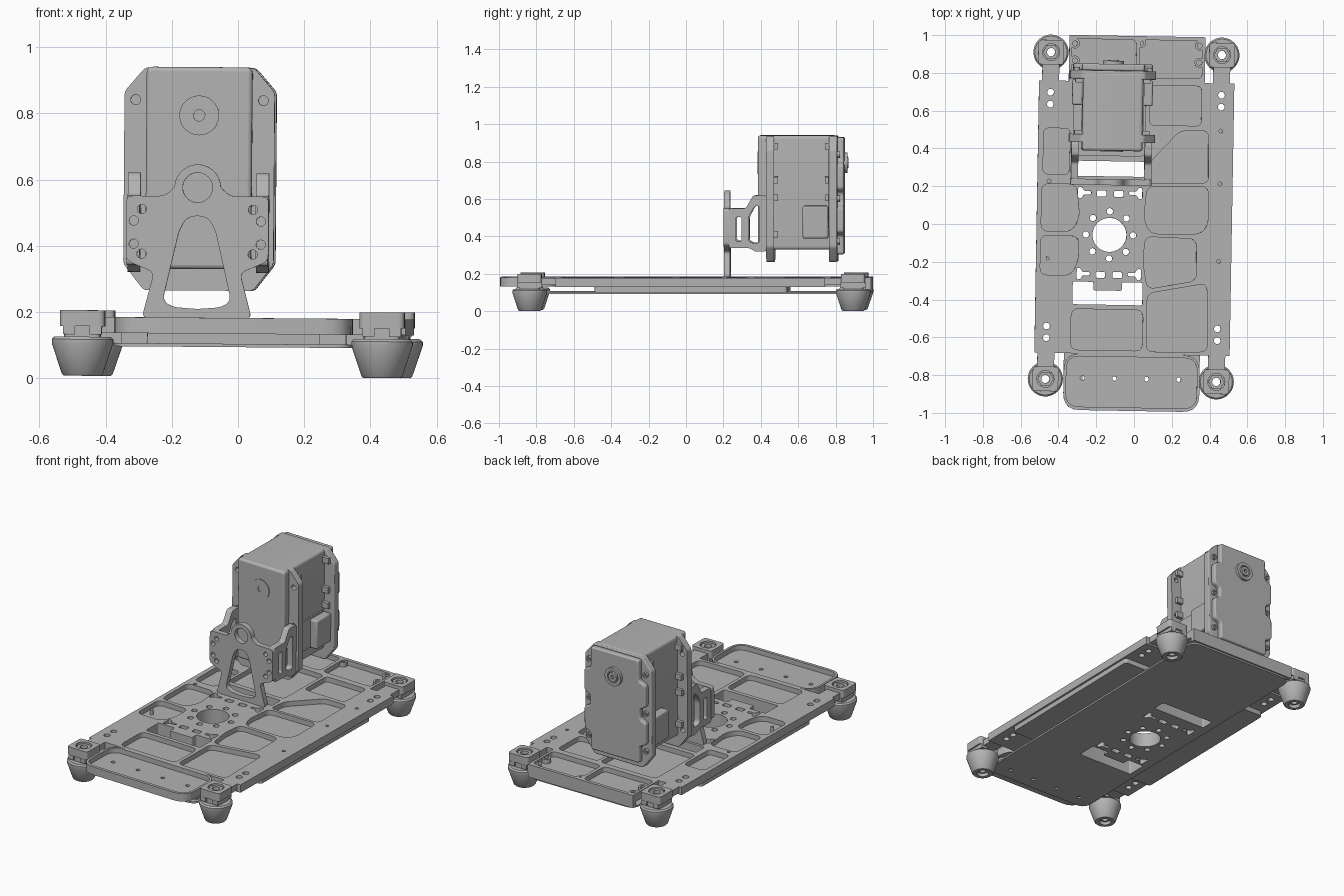
import bpy, bmesh
from math import sin, cos, pi, radians
from mathutils import Matrix, Vector

cube = bpy.data.objects.get("Cube")
if cube:
    bpy.data.objects.remove(cube, do_unlink=True)

grey = bpy.data.materials.new("machined_grey")
grey.use_nodes = True
COLOR = (0.45, 0.45, 0.45, 1)
grey.diffuse_color = COLOR
next(n for n in grey.node_tree.nodes if n.type == 'BSDF_PRINCIPLED').inputs["Base Color"].default_value = COLOR

# The whole assembly sits slightly turned and rolled
POSE = Matrix.Translation((0, 0, .004)) @ Matrix.Rotation(radians(-1), 4, 'Z') @ Matrix.Rotation(radians(.45), 4, 'Y')
AXES = {'z': Matrix.Identity(3), 'y': Matrix(((1, 0, 0), (0, 0, -1), (0, 1, 0))),
        'x': Matrix(((0, 0, 1), (1, 0, 0), (0, 1, 0)))}


# ---------- helpers ----------
def rounded(points, r=.02, steps=5):
    out, n = [], len(points)
    for i, p in enumerate(points):
        p, a, b = Vector(p), Vector(points[i - 1]), Vector(points[(i + 1) % n])
        s = p + (a - p).normalized() * min(r, .48 * (a - p).length)
        e = p + (b - p).normalized() * min(r, .48 * (b - p).length)
        for k in range(steps + 1):
            t = k / steps
            out.append(tuple(s * (1 - t) ** 2 + p * 2 * t * (1 - t) + e * t * t))
    return out


def rect(x0, x1, y0, y1, r=.03):
    pts = [(x0, y0), (x1, y0), (x1, y1), (x0, y1)]
    return rounded(pts, r) if r else pts


def circle(x, y, r, n=24):
    return [(x + r * cos(2 * pi * i / n), y + r * sin(2 * pi * i / n)) for i in range(n)]


def mirrored(half, cx):
    """Closed loop from the right half of a symmetric outline."""
    return [(cx + x, z) for x, z in half] + [(cx - x, z) for x, z in reversed(half) if x > 0]


def finish(name, bm, bevel=0):
    bmesh.ops.recalc_face_normals(bm, faces=bm.faces)
    mesh = bpy.data.meshes.new(name)
    bm.to_mesh(mesh)
    bm.free()
    mesh.materials.append(grey)
    mesh.shade_smooth()
    mesh.set_sharp_from_angle(angle=radians(32))
    ob = bpy.data.objects.new(name, mesh)
    bpy.context.collection.objects.link(ob)
    ob.matrix_world = POSE
    if bevel:
        m = ob.modifiers.new("soft_edges", 'BEVEL')
        m.width, m.segments, m.limit_method = bevel, 3, 'ANGLE'
    return ob


def plate(name, loops, lo, hi, axis='z', bevel=0):
    """Extrude an outline with holes between lo and hi along an axis."""
    curve = bpy.data.curves.new(name, 'CURVE')
    curve.dimensions, curve.fill_mode, curve.extrude = '2D', 'BOTH', (hi - lo) / 2
    for loop in loops:
        s = curve.splines.new('POLY')
        s.points.add(len(loop) - 1)
        for pt, co in zip(s.points, loop):
            pt.co = (co[0], co[1], 0, 1)
        s.use_cyclic_u = True
    tmp = bpy.data.objects.new("tmp", curve)
    bpy.context.collection.objects.link(tmp)
    dg = bpy.context.evaluated_depsgraph_get()
    mesh = bpy.data.meshes.new_from_object(tmp.evaluated_get(dg))
    bm = bmesh.new()
    bm.from_mesh(mesh)
    bpy.data.objects.remove(tmp)
    bpy.data.curves.remove(curve)
    bpy.data.meshes.remove(mesh)
    bmesh.ops.remove_doubles(bm, verts=bm.verts, dist=1e-5)
    if bevel:
        bmesh.ops.dissolve_limit(bm, angle_limit=.01, verts=bm.verts, edges=bm.edges)
    mid = (lo + hi) / 2
    for v in bm.verts:
        v.co = AXES[axis] @ (v.co + Vector((0, 0, mid if axis != 'y' else -mid)))
    return finish(name, bm, bevel)


def box(name, x0, x1, y0, y1, z0, z1, bevel=0):
    return plate(name, [rect(x0, x1, y0, y1, 0)], z0, z1, bevel=bevel)


def lathe(name, profile, x, y, n=40):
    bm = bmesh.new()
    rings = [[bm.verts.new((px, py, z)) for px, py in circle(x, y, r, n)] for r, z in profile]
    for a, b in zip(rings, rings[1:] + rings[:1]):
        for i in range(n):
            bm.faces.new((a[i], a[(i + 1) % n], b[(i + 1) % n], b[i]))
    return finish(name, bm)


# ---------- base plate ----------
CX = -.13                    # centre line of motor and hub
right_side = [(.517, -.69), (.517, .752), (.36, .752), (.36, .995)]
outline = (rounded([(.36, -.69), (.36, -.99), (-.36, -.99), (-.36, -.69)], .09)
           + [(-x, y) for x, y in right_side] + [(x, y) for x, y in reversed(right_side)])

# Openings through every layer: hub bore, bolt circle, slots with keyed ends
through = [circle(CX, -.06, .09, 40), rect(-.31, .05, .25, .33, .01),
           rounded([(-.32, -.43), (.05, -.43), (.05, -.31), (-.06, -.31), (-.06, -.355),
                    (-.21, -.355), (-.21, -.31), (-.32, -.31)], .01)]
through += [circle(CX + .125 * cos(k * pi / 4), -.06 + .125 * sin(k * pi / 4), .017, 16) for k in range(8)]
for y in (.162, -.268):
    for s in (-1, 1):
        through.append(rounded([(CX + s * a, y + b) for a, b in (
            (.1, -.009), (.14, -.009), (.15, -.03), (.17, -.03), (.17, .03), (.15, .03), (.14, .009), (.1, .009))], .01))
    through.append(rect(CX - .07, CX - .02, y - .02, y + .012, .008))
    through.append(rect(CX + .02, CX + .07, y - .02, y + .012, .008))
rail_holes = [circle(x, y, .018, 16) for x in (-.455, .45) for y in (.69, .627, -.548, -.61)]
rail_holes += [circle(x, y, .01, 12) for x in (-.455, .45) for y in (.5, .22, -.19) if x > 0 or y < .4]
tray_holes = [circle(x, -.82, .012, 12) for x in (-.26, -.09, .08, .25)]

pockets = [rect(-.346, .346, -.972, -.705, .07), rect(-.325, .054, -.671, -.455, .04),
           rect(-.488, -.348, .257, .5), rect(-.33, .05, .36, .74), rect(.07, .345, .525, .735),
           rect(-.345, -.005, .775, .975), rect(.015, .345, .775, .975),
           rounded([(-.493, -.045), (-.33, -.045), (-.29, .03), (-.31, .205), (-.493, .205)], .04),
           rounded([(-.494, -.277), (-.33, -.277), (-.293, -.2), (-.293, -.07), (-.494, -.067)], .04),
           rounded([(.079, .33), (.234, .496), (.383, .499), (.388, .224), (.065, .218)], .03),
           rounded([(.066, .2), (.388, .206), (.39, 0), (.35, -.047), (.085, -.05), (.05, .03)], .04),
           rounded([(.06, -.066), (.33, -.074), (.333, -.295), (.075, -.343), (.05, -.2)], .04),
           rounded([(.075, -.367), (.39, -.308), (.398, -.67), (.075, -.675)], .04)]
plate("deck_ribs", [outline] + through + rail_holes + pockets, .148, .178)
plate("deck_floor", [outline] + through + rail_holes + tray_holes, .13, .148)
plate("lower_frame", [rect(-.505, .505, -.48, .55, .02)] + through, .1, .13)
plate("bottom_sheet", [rect(-.36, .36, -.9, .985, .06)] + through + tray_holes, .09, .1)
box("back_wall", -.36, .36, .965, .995, .1, .13)
for x in (-.3, .3):
    box("front_spacer", x - .04, x + .04, -.86, -.78, .1, .13)
for x, y in ((-.33, .95), (-.33, .86), (.02, .96), (.33, .95), (.33, .86)):
    plate("deck_boss", [circle(x, y, .026), circle(x, y, .013)], .148, .175)

# ---------- corner feet ----------
for x in (-.456, .449):
    for y in (-.828, .902):
        edge = -.68 if y < 0 else .745
        s = 1 if y > 0 else -1
        lo, hi = sorted((edge, y - s * .055))
        box("corner_arm", x - .045, x + .045, lo, hi, .14, .178)
        bore = circle(x, y, .022)
        plate("foot_block", [rect(x - .068, x + .068, y - .065, y + .065, .02), circle(x, y, .045)], .15, .198)
        plate("foot_nut", [circle(x, y, .043, 6), bore], .15, .19)
        plate("foot_column", [rect(x - .055, x + .055, y - .055, y + .055, .02), bore], .11, .15)
        for a in (-1, 1):
            box("foot_rib", x + a * .04 - .018, x + a * .04 + .018, y - .066, y + .066, .125, .15)
        lathe("rubber_foot", [(.022, .118), (.085, .118), (.093, .11), (.093, .098),
                              (.062, .006), (.056, 0), (.034, 0), (.034, .02), (.022, .02)], x, y)

# ---------- upright bracket ----------
arch = [(.07 * cos(a), .571 + .07 * sin(a)) for a in (pi * k / 20 for k in range(10))]
half = [(.166, .176), (.142, .269), (.13, .314), (.169, .33), (.215, .35), (.215, .545), (.1, .545)]
window = rounded(mirrored([(0, .204), (.075, .21), (.103, .23), (.055, .44), (.035, .478), (0, .487)], CX), .02)
face = rounded(mirrored(half + arch + [(0, .641)], CX), .02)
bolts = [circle(CX + s * a, z, .014, 16) for s in (-1, 1) for a, z in ((.192, .47), (.192, .4), (.168, .505), (.168, .37))]
plate("bracket_face", [face, window, circle(CX, .571, .045)] + bolts, .203, .235, 'y')
cheek = rounded([(.23, .335), (.23, .545), (.32, .545), (.36, .615), (.43, .615), (.43, .315), (.37, .315), (.34, .335)], .015)
openings = [rect(.268, .298, .37, .5, .01),
            rounded([(.335, .37), (.335, .5), (.37, .56), (.395, .56), (.395, .36), (.36, .36)], .02)]
for s in (-1, 1):
    lo, hi = sorted((CX + s * .175, CX + s * .213))
    plate("bracket_cheek", [cheek] + openings, lo, hi, 'x')

# ---------- motor ----------
plate("motor_body", [rect(CX - .16, CX + .16, .325, .935, .02)], .385, .8, 'y', bevel=.012)
octagon = rounded(mirrored([(.165, .26), (.227, .34), (.227, .86), (.165, .933)], CX), .012)
screws = [(s * .193, z) for s in (-1, 1) for z in (.835, .6, .37)]
plate("front_flange", [octagon] + [circle(CX + x, z, .015, 16) for x, z in screws], .43, .472, 'y')
plate("back_flange", [octagon], .765, .81, 'y', bevel=.005)
cover = rounded(mirrored([(.165, .3), (.165, .4), (.21, .42), (.21, .55), (.17, .57), (.17, .63),
                          (.21, .65), (.21, .78), (.165, .8), (.165, .925)], CX), .015)
plate("back_cover", [cover], .81, .845, 'y', bevel=.008)
for x, z in screws:
    plate("cover_screw", [circle(CX + x, z, .016, 16), circle(CX + x, z, .008, 6)], .81, .825, 'y')
plate("front_cap", [circle(CX, .789, .06, 40), circle(CX, .789, .017)], .38, .387, 'y')
plate("rear_boss", [circle(CX, .789, .055, 40), circle(CX, .789, .036, 32)], .845, .862, 'y')
plate("rear_hub", [circle(CX, .789, .028), circle(CX, .789, .012, 6)], .845, .866, 'y')

# Side connectors and flange lugs
for s in (-1, 1):
    lo, hi = sorted((CX + s * .158, CX + s * .213))
    box("side_connector", lo, hi, .625, .762, .385, .56, bevel=.01)
    lo, hi = sorted((CX + s * .158, CX + s * .2))
    for z in (.86, .68, .585, .39):
        for y in (.472, .745):
            box("flange_lug", lo, hi, y, y + .02, z, z + .035)
box("side_panel", CX + .158, CX + .168, .475, .745, .39, .57)
